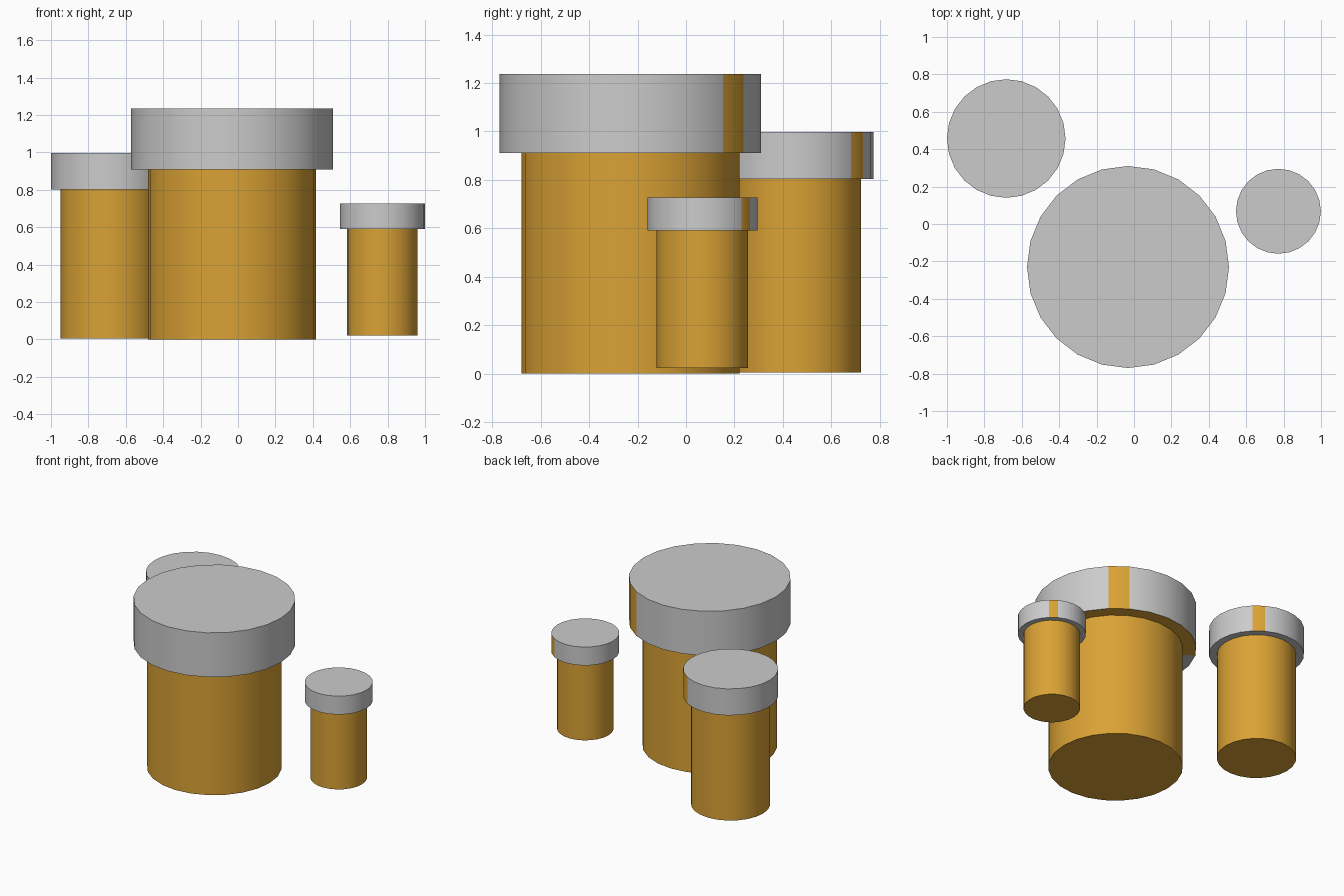
import bpy, bmesh
from math import cos, sin, tau

if "Cube" in bpy.data.objects:
    bpy.data.objects.remove(bpy.data.objects["Cube"])

SIDES = 24
gold = bpy.data.materials.new("gold")
gold.diffuse_color = (0.70, 0.36, 0.035, 1)
gold.use_nodes = True
gold.node_tree.nodes["Principled BSDF"].inputs["Base Color"].default_value = gold.diffuse_color
grey = bpy.data.materials.new("grey")
grey.diffuse_color = (0.8, 0.8, 0.8, 1)
grey.use_nodes = True
grey.node_tree.nodes["Principled BSDF"].inputs["Base Color"].default_value = grey.diffuse_color


def jar(name, x, y, body_r, lid_r, z0, z1, z2, gold_rim=()):
    """Gold cylinder with a wider grey lid; one lid panel stays gold."""
    bm = bmesh.new()
    profile = [(body_r, z0), (body_r, z1), (lid_r, z1), (lid_r, z2)]
    rings = [[bm.verts.new((r * cos(tau * i / SIDES), r * sin(tau * i / SIDES), z))
              for i in range(SIDES)] for r, z in profile]

    # Wall, lid underside and lid side
    for k in range(3):
        for i in range(SIDES):
            j = (i + 1) % SIDES
            f = bm.faces.new((rings[k][i], rings[k][j], rings[k + 1][j], rings[k + 1][i]))
            is_gold = k == 0 or (k == 1 and i in gold_rim) or (k == 2 and i == 3)
            f.material_index = 0 if is_gold else 1
            f.smooth = True

    # Base and lid top
    bm.faces.new(rings[0][::-1]).material_index = 0
    bm.faces.new(rings[3]).material_index = 1

    # Keep the rims crisp
    bm.normal_update()
    for e in bm.edges:
        e.smooth = e.calc_face_angle(0) < 0.6

    mesh = bpy.data.meshes.new(name)
    bm.to_mesh(mesh)
    bm.free()
    mesh.materials.append(gold)
    mesh.materials.append(grey)
    ob = bpy.data.objects.new(name, mesh)
    ob.location = (x, y, 0)
    bpy.context.collection.objects.link(ob)


# The large jar's lid underside is gold around its back right part
back_right = {i % SIDES for i in range(-3, 10)}
jar("large_jar", -0.032, -0.23, 0.45, 0.54, 0.0, 0.91, 1.236, back_right)
jar("medium_jar", -0.683, 0.457, 0.265, 0.317, 0.005, 0.803, 0.998)
jar("small_jar", 0.772, 0.068, 0.189, 0.227, 0.022, 0.591, 0.726)
